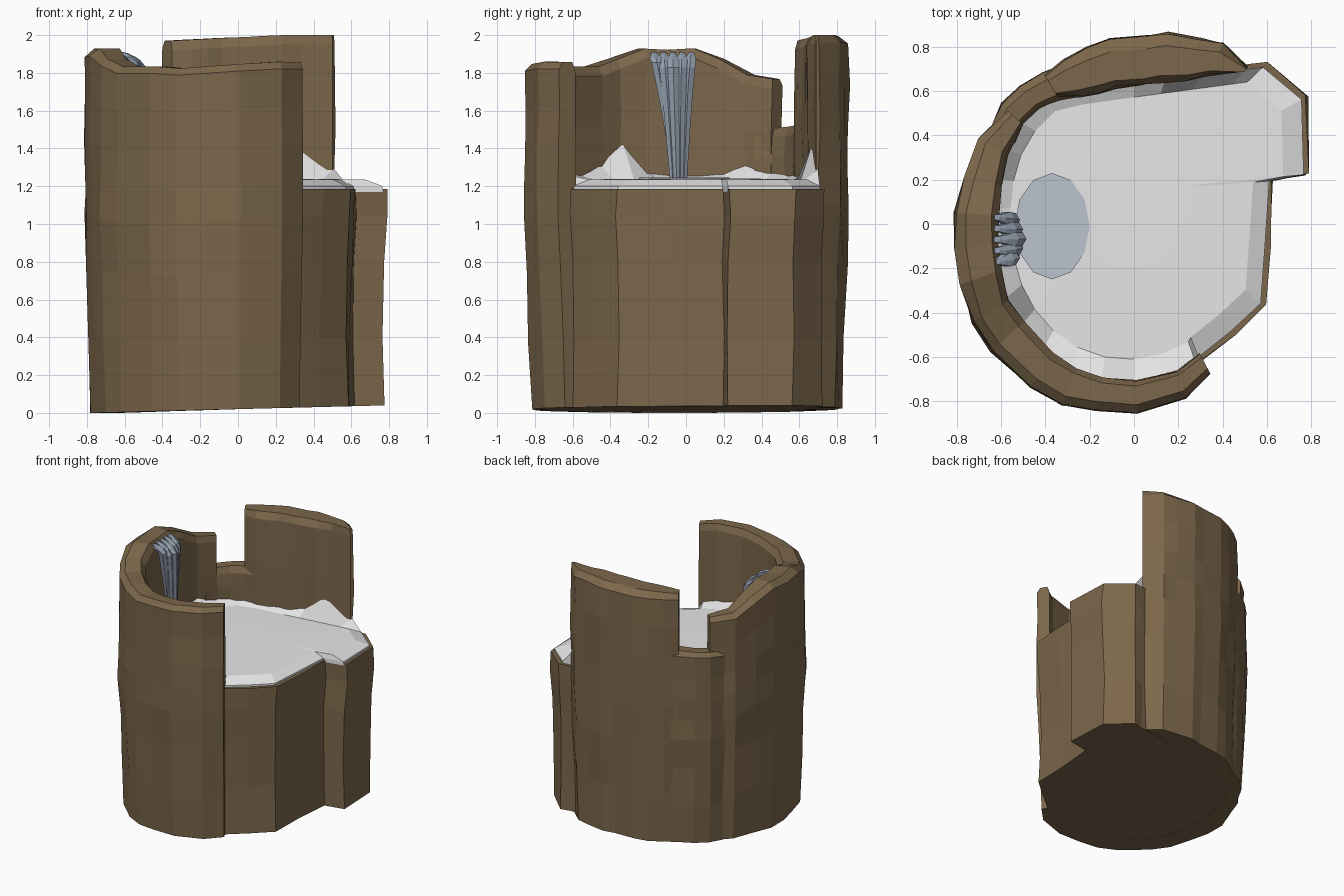
import bpy
import bmesh
import random
from math import sin, cos, tau, radians

random.seed(4)
if "Cube" in bpy.data.objects:
    bpy.data.objects.remove(bpy.data.objects["Cube"], do_unlink=True)


def material(name, red, green, blue):
    mat = bpy.data.materials.new(name)
    mat.use_nodes = True
    colour = (red, green, blue, 1)
    mat.diffuse_color = colour
    shader = mat.node_tree.nodes["Principled BSDF"]
    shader.inputs["Base Color"].default_value = colour
    return mat


rock = material("brown rock", 0.2, 0.135, 0.07)
snow = material("white snow", 0.8, 0.8, 0.8)
ice = material("blue grey ice", 0.3, 0.35, 0.43)
frozen_water = material("pale frozen water", 0.5, 0.55, 0.62)


def loft(name, rings, mat):
    """Skin closed rings of equal length and cap both ends."""
    bm = bmesh.new()
    loops = [[bm.verts.new(point) for point in ring] for ring in rings]
    count = len(loops[0])
    for lower, upper in zip(loops, loops[1:]):
        for i in range(count):
            j = (i + 1) % count
            bm.faces.new((lower[i], lower[j], upper[j], upper[i]))
    bm.faces.new(loops[0])
    bm.faces.new(reversed(loops[-1]))
    bmesh.ops.recalc_face_normals(bm, faces=bm.faces)
    mesh = bpy.data.meshes.new(name)
    bm.to_mesh(mesh)
    bm.free()
    mesh.materials.append(mat)
    ob = bpy.data.objects.new(name, mesh)
    bpy.context.collection.objects.link(ob)


def polar(radius, degrees, z):
    angle = radians(degrees)
    return (radius * cos(angle), radius * sin(angle), z)


def wobble(amount):
    return random.uniform(-amount, amount)


def base_height(x):
    """The underside tilts up slightly to the left."""
    return max(0, 0.02 + 0.025 * x)


def outer_radius(degrees):
    """Oval cliff face with corners at the back left and back right."""
    turn = radians(degrees - 57)
    left_corner = 0.02 * max(0, cos(turn)) ** 9
    right_corner = 0.04 * max(0, cos(radians(degrees - 145))) ** 8
    return 0.82 + 0.06 * cos(2 * turn) + left_corner + right_corner


def inner_radius(degrees):
    """Straight inner face at the back, varying thickness elsewhere."""
    if degrees < 125:
        angle = radians(degrees)
        return 0.62 / (sin(angle) - 0.14 * cos(angle))
    return outer_radius(degrees) - 0.16 - 0.04 * cos(2 * radians(degrees - 210))


def wall(name, start, end, columns, top_rule):
    rings = []
    for i in range(columns + 1):
        t = i / columns
        degrees = start + (end - start) * t
        if 0 < i < columns:
            degrees += wobble(2)
        taper = 0.03 if i in (0, columns) else 0
        outer = outer_radius(degrees) - taper + wobble(0.01)
        inner = inner_radius(degrees) + wobble(0.01)
        top = top_rule(t)
        base = base_height(polar(outer, degrees, 0)[0])
        # outer face, swelling with height
        ring = []
        for level in (0, 0.2, 0.4, 0.55, 0.65, 0.75, 0.87, 0.98):
            swell = min(1, 0.96 + 0.07 * level) + wobble(0.01)
            ring.append(polar(outer * swell, degrees, max(base, level * top)))
        # chamfered crest
        for inset in (0.25, 0.85):
            ring.append(polar(outer + (inner - outer) * inset, degrees, top))
        # inner face
        for z in (top - 0.05, top / 2 + 0.6, 1.1, base):
            ring.append(polar(inner + wobble(0.01), degrees, z))
        rings.append(ring)
    loft(name, rings, rock)


def curved_top(t):
    """Sinks gently along the wall, with a flat hump at the waterfall."""
    hump = min(1, 1.5 * max(0, 1 - abs(t - 0.7) * 4))
    return 1.86 - 0.09 * t + 0.13 * hump + wobble(0.01)


wall("curved_wall", 297, 138, 13, curved_top)
wall("low_saddle", 146, 112, 4, lambda t: 1.5 + 0.03 * t)
wall("back_wall", 121, 54, 8, lambda t: min(2, 1.97 + 0.04 * t))

# Exposed left side of the rock, with its step
left_side = [(0.3, -0.62), (0.45, -0.5), (0.59, -0.37), (0.61, -0.1),
             (0.63, 0.2), (0.79, 0.23), (0.78, 0.58), (0.6, 0.73)]
wall_angles = range(54, 295, 12)


def rock_section(z, scale):
    section = [(x, y) for x, y in left_side]
    for degrees in wall_angles:
        section.append(polar(inner_radius(degrees) + 0.04, degrees, z)[:2])
    return [(x * scale + wobble(0.008), y * scale + wobble(0.008),
             max(z, base_height(x))) for x, y in section]


loft("rock_body", [rock_section(z, scale) for z, scale in (
    (0, 0.98), (0.4, 0.975), (0.8, 0.985), (1.04, 1), (1.185, 1))], rock)


def drift_height(degrees):
    """Snow piles up in a few peaks against the walls."""
    height = 1.26
    for peak, rise in ((66, 0.17), (150, 0.06), (212, 0.19), (258, 0.11)):
        height += rise * max(0, 1 - abs(degrees - peak) / 15)
    return height


snow_rim = [(x * 0.97, y * 0.97, 1.2) for x, y in left_side]
snow_rim += [polar(inner_radius(degrees) + 0.01, degrees, drift_height(degrees))
             for degrees in wall_angles]


def snow_ring(scale, z):
    """Shrinks the rim towards a point level with the step."""
    centre = 0.15
    return [(x * scale, centre + (y - centre) * scale, z) for x, y, rim_z in snow_rim]


loft("snow_floor", [snow_ring(1, 1.17), snow_rim,
                    snow_ring(0.88, 1.235), snow_ring(0.4, 1.24)], snow)


def ellipse(x, y, z, width, depth, sides):
    return [(x + width * cos(tau * i / sides), y + depth * sin(tau * i / sides), z)
            for i in range(sides)]


# Pool at the foot of the waterfall
loft("frozen_pool", [ellipse(-0.37, -0.01, z, 0.17, 0.24, 12)
                     for z in (1.238, 1.246)], frozen_water)

# Waterfall strands curl over the lip, then gather towards the pool
for strand in range(5):
    side = strand - 2
    foot = 1.46 if strand == 0 else 1.24
    reach = 0.1 - 0.015 * abs(side)
    rings = []
    for t in (0, 0.02, 0.06, 0.12, 0.3, 0.6, 1):
        x = -0.62 + reach * min(1, t * 9) ** 0.7
        y = -0.05 - 0.02 * (1 - t) + side * (0.05 - 0.03 * t ** 0.7)
        z = 1.91 + (foot - 1.91) * t
        size = 0.037 * (1 - 0.5 * t) * min(1, 0.4 + t * 10)
        rings.append(ellipse(x, y, z, size, size, 6))
    loft("waterfall_strand_" + "abcde"[strand], rings, ice)
